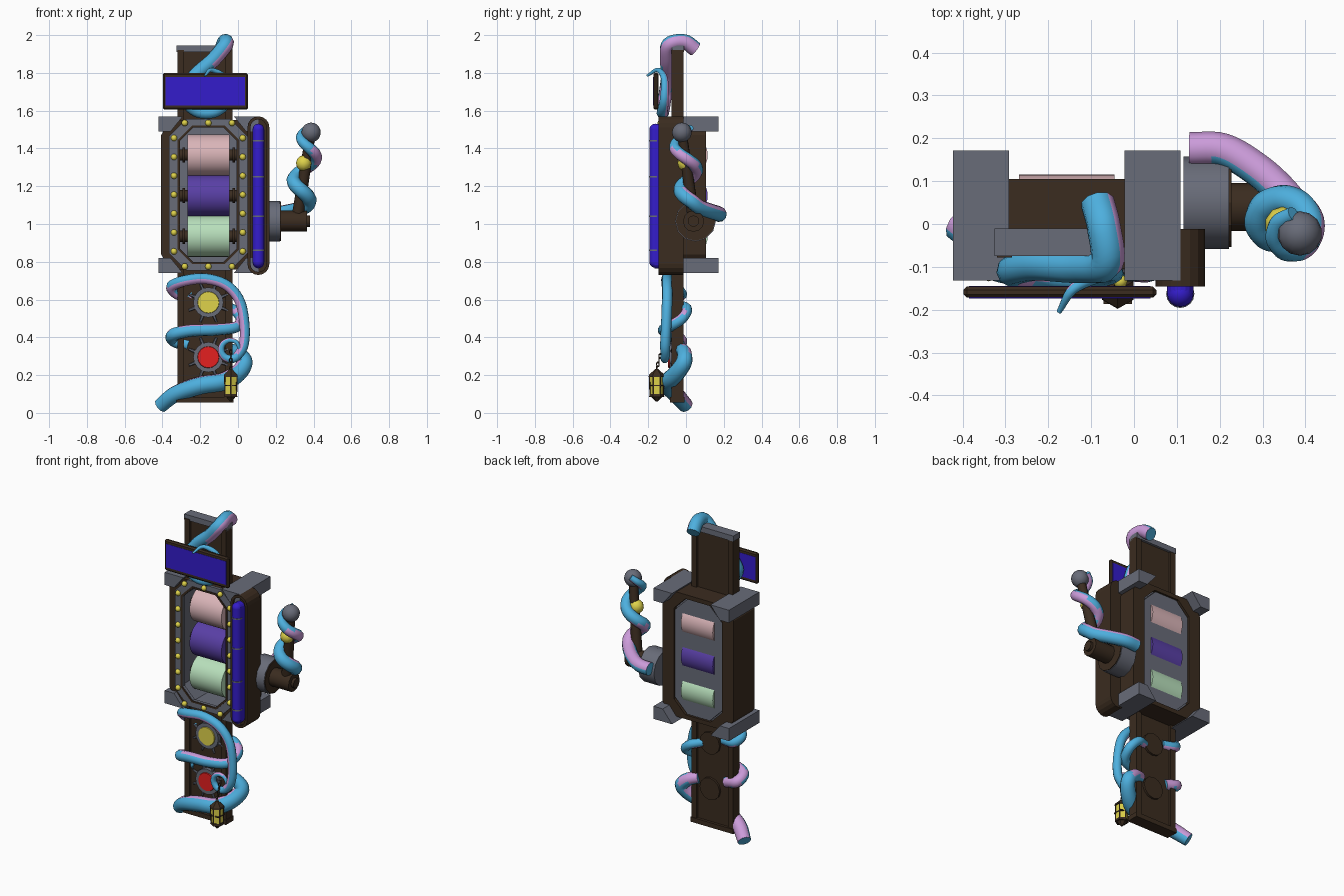
import bpy, bmesh, math
from mathutils import Vector, Matrix

if "Cube" in bpy.data.objects:
    bpy.data.objects.remove(bpy.data.objects["Cube"])

def mat(name, r, g, b):
    m = bpy.data.materials.new(name)
    m.diffuse_color = (r, g, b, 1)
    m.use_nodes = True
    m.node_tree.nodes["Principled BSDF"].inputs["Base Color"].default_value = m.diffuse_color
    return m

BROWN = mat("dark_wood", .043, .025, .014)
GREY = mat("slate_metal", .14, .15, .19)
BLUE = mat("indigo_glass", .034, .012, .60)
CYAN = mat("cyan_skin", .075, .43, .73)
LILAC = mat("lilac_skin", .60, .33, .70)
YELLOW = mat("yellow", .74, .65, .07)
RED = mat("red", .78, .014, .014)
PINK = mat("pink", .70, .46, .48)
PURPLE = mat("purple", .10, .05, .38)
MINT = mat("mint", .48, .74, .50)

def finish(name, bm, *mats, smooth=None):
    bmesh.ops.recalc_face_normals(bm, faces=bm.faces[:])
    me = bpy.data.meshes.new(name)
    bm.to_mesh(me)
    bm.free()
    for m in mats:
        me.materials.append(m)
    ob = bpy.data.objects.new(name, me)
    bpy.context.collection.objects.link(ob)
    if smooth:
        bpy.ops.object.select_all(action='DESELECT')
        ob.select_set(True)
        bpy.context.view_layer.objects.active = ob
        bpy.ops.object.shade_smooth_by_angle(angle=math.radians(smooth))
    return ob

def box(name, m, x0, x1, y0, y1, z0, z1, bevel=0):
    bm = bmesh.new()
    bmesh.ops.create_cube(bm, size=1, matrix=Matrix.Translation(((x0+x1)/2, (y0+y1)/2, (z0+z1)/2))
                          @ Matrix.Diagonal((x1-x0, y1-y0, z1-z0, 1)))
    if bevel:
        bmesh.ops.bevel(bm, geom=bm.edges[:], offset=bevel, segments=1, affect='EDGES')
    return finish(name, bm, m)

def rod(name, m, a, b, r0, r1=None, n=16, smooth=40, turn=0):
    """Cylinder or cone between two points."""
    a, b = Vector(a), Vector(b)
    bm = bmesh.new()
    rot = (b - a).to_track_quat('Z', 'Y').to_matrix().to_4x4() @ Matrix.Rotation(turn, 4, 'Z')
    bmesh.ops.create_cone(bm, cap_ends=True, segments=n, radius1=r0, radius2=r0 if r1 is None else r1,
                          depth=(b - a).length, matrix=Matrix.Translation((a + b) / 2) @ rot)
    return finish(name, bm, m, smooth=smooth)

def ball(name, m, c, r, u=12, v=8, smooth=50):
    bm = bmesh.new()
    bmesh.ops.create_uvsphere(bm, u_segments=u, v_segments=v, radius=r, matrix=Matrix.Translation(c))
    return finish(name, bm, m, smooth=smooth)

def prism(name, m, pts, y0, y1):
    """Extrude an (x, z) outline along y."""
    bm = bmesh.new()
    f = bm.faces.new([bm.verts.new((x, y0, z)) for x, z in pts])
    r = bmesh.ops.extrude_face_region(bm, geom=[f])
    bmesh.ops.translate(bm, vec=(0, y1 - y0, 0), verts=[v for v in r['geom'] if isinstance(v, bmesh.types.BMVert)])
    return finish(name, bm, m)

def ring(name, m, outer, inner, y0, y1):
    """Extruded band between two matching (x, z) outlines."""
    bm = bmesh.new()
    n = len(outer)
    loops = [[bm.verts.new((x, y, z)) for x, z in p]
             for p, y in ((outer, y0), (outer, y1), (inner, y1), (inner, y0))]
    for k in range(4):
        a, b = loops[k], loops[(k + 1) % 4]
        for i in range(n):
            j = (i + 1) % n
            bm.faces.new((a[i], a[j], b[j], b[i]))
    return finish(name, bm, m)

CX, CZ = -.157, 1.155
def octagon(hw, hz, c):
    q = [(hw, hz - c), (hw - c, hz), (c - hw, hz), (-hw, hz - c)]
    q += [(-x, -z) for x, z in q]
    return [(CX + x, CZ + z) for x, z in q]

def spline(p, per=6):
    p = [Vector(v) for v in p]
    p = [2*p[0] - p[1]] + p + [2*p[-1] - p[-2]]
    out = []
    for i in range(1, len(p) - 2):
        a, b, c, d = p[i-1:i+3]
        for k in range(per):
            t = k / per
            out.append(.5*(2*b + (c-a)*t + (2*a-5*b+4*c-d)*t*t + (3*b-a-3*c+d)*t**3))
    return out + [p[-2]]

def blend(keys, t):
    s = t * (len(keys) - 1)
    i = min(int(s), max(len(keys) - 2, 0))
    return keys[i] + (keys[min(i + 1, len(keys) - 1)] - keys[i]) * (s - i)

def tentacle(name, pts, radii, unders, limit=.45, n=10):
    """Tapering tube, lilac on the side facing the blended 'unders' direction."""
    path, bm, rings = spline(pts), bmesh.new(), []
    unders, last, side = [Vector(u).normalized() for u in unders], len(path) - 1, None
    for i, p in enumerate(path):
        t = (path[min(i+1, last)] - path[max(i-1, 0)]).normalized()
        side = side or t.orthogonal()
        side = (side - t * side.dot(t)).normalized()
        up, r = t.cross(side), blend(radii, i / last)
        rings.append([bm.verts.new(p + r*(math.cos(a)*side + math.sin(a)*up))
                      for a in (2*math.pi*k/n for k in range(n))])
    for i, (a, b) in enumerate(zip(rings, rings[1:])):
        u = blend(unders, (i + .5) / last).normalized()
        mid = (path[i] + path[i+1]) / 2
        for k in range(n):
            f = bm.faces.new((a[k], a[(k+1) % n], b[(k+1) % n], b[k]))
            f.material_index = int((f.calc_center_median() - mid).normalized().dot(u) > limit)
    bm.faces.new(rings[0])
    bm.faces.new(rings[-1])
    finish(name, bm, CYAN, LILAC, smooth=50)

# Backboard above and below the cabinet, with raised side rails and end caps
for z0, z1 in ((.06, .78), (1.53, 1.92)):
    box("backboard", BROWN, -.30, -.05, -.065, -.025, z0, z1)
    for x in (-.32, -.065):
        box("backboard_rail", BROWN, x, x + .035, -.078, -.012, z0, z1)
box("top_cap", GREY, -.325, -.03, -.075, -.01, 1.91, 1.945)
box("bottom_cap", BROWN, -.325, -.025, -.085, -.008, .055, .085)

# Cabinet shell, grey lining, recessed front frame, back panel
outer = [(CX + sx*.25, CZ + sz*.395) for sx, sz in
         ((1, .8), (.8, 1), (-.8, 1), (-1, .8), (-1, -.8), (-.8, -1), (.8, -1), (1, -.8))]
ring("cabinet_shell", BROWN, outer, octagon(.168, .368, .08), -.105, .105)
ring("cabinet_lining", GREY, octagon(.170, .370, .08), octagon(.162, .362, .08), -.10, .08)
ring("front_frame", GREY, octagon(.207, .40, .09), octagon(.150, .355, .07), -.114, -.095)
ring("frame_strip", BROWN, octagon(.164, .367, .078), octagon(.151, .356, .07), -.118, -.11)
prism("back_panel", GREY, octagon(.164, .364, .085), .08, .098)
for sx in (-1, 1):
    for sz in (-1, 1):
        prism("corner_block", GREY, [(CX + sx*x, CZ + sz*z) for x, z in
              ((.265, .415), (.135, .415), (.20, .335), (.265, .335))], -.132, .172)

# Studs around the frame
studs = [(sx*.182, k*.1) for sx in (-1, 1) for k in range(-3, 4)]
studs += [(k*.125, sz*.38) for sz in (-1, 1) for k in (-1, 0, 1)]
for x, z in studs:
    y = -.134 if abs(z) > .35 and x else -.117
    ball("stud", YELLOW, (CX + x, y, CZ + z), .017, 8, 6)

# Reels on shafts
for z, m in ((1.365, PINK), (1.15, PURPLE), (.935, MINT)):
    rod("reel", m, (-.268, .006, z), (-.045, .006, z), .109, n=32)
    rod("reel_shaft", BROWN, (-.325, .006, z), (.015, .006, z), .03, n=12)
    for x in (-.295, -.03):
        rod("shaft_collar", BROWN, (x, .006, z), (x + .015, .006, z), .04, n=12)

# Side lamp: rounded backing, glass tube, bands
def stadium(x, r, z0, z1, n=8):
    top = [(x + r*math.cos(math.pi*k/n), z1 - r + r*math.sin(math.pi*k/n)) for k in range(n + 1)]
    return top + [(2*x - px, z0 + z1 - pz) for px, pz in top]
prism("lamp_backing", BROWN, stadium(.108, .058, .73, 1.57), -.13, -.012)
ring("lamp_rim", BROWN, stadium(.108, .058, .73, 1.57), stadium(.108, .042, .746, 1.554), -.146, -.128)
rod("lamp_tube", BLUE, (.108, -.163, .80), (.108, -.163, 1.50), .031)
prism("lamp_tube_base", BLUE, stadium(.108, .031, .765, 1.53), -.168, -.128)
for z in (.80, 1.50):
    ball("lamp_tube_end", BLUE, (.108, -.163, z), .031, 16, 10)
for z in (.86, 1.04, 1.25, 1.44):
    rod("lamp_band", GREY, (.108, -.163, z - .004), (.108, -.163, z + .004), .033)

# Sign board with a glowing plate on both sides
box("sign_frame", BROWN, -.398, .052, -.172, -.146, 1.605, 1.80, .008)
for y in (-.1735, -.1475):
    box("sign_plate", BLUE, -.385, .038, y, y + .003, 1.628, 1.777)

# Round signal lamps with spiked bezels
for z, m in ((.585, YELLOW), (.295, RED)):
    rod("signal_bezel", GREY, (CX, -.05, z), (CX, -.088, z), .08, n=16)
    rod("signal_light", m, (CX, -.08, z), (CX, -.094, z), .060, .056, n=16)
    rod("signal_back", BROWN, (CX, -.03, z), (CX, -.012, z), .07, n=12)
    for k in range(8):
        a = math.pi * (k + .5) / 4
        d = Vector((math.cos(a), 0, math.sin(a)))
        c = Vector((CX, -.074, z))
        rod("bezel_spike", GREY, c + d*.07, c + d*.112, .009, .006, n=6)

# Lever with hub, arm, collar and knob
rod("lever_mount", GREY, (.115, .05, 1.015), (.222, .05, 1.015), .108, n=12, smooth=40)
rod("lever_mount_face", BROWN, (.215, .05, 1.015), (.227, .05, 1.015), .104, n=12, smooth=None)
rod("lever_hub", BROWN, (.22, .04, 1.015), (.365, .04, 1.015), .056, n=12)
rod("lever_hub_cap", BROWN, (.365, .04, 1.015), (.382, .04, 1.015), .03, n=12)
rod("lever_arm", BROWN, (.315, .04, 1.03), (.382, -.018, 1.46), .033, .026, n=10)
ball("lever_collar", YELLOW, (.348, -.002, 1.322), .043, 10, 6)
ball("lever_knob", GREY, (.387, -.022, 1.485), .052, 14, 10)

# Tentacle wrapped around the lever
pts = [(.13, .175, 1.05), (.21, .172, 1.055), (.29, .125, 1.07), (.35, .07, 1.09)]
for k in range(15):
    t = k / 14
    z, a = 1.12 + .39*t, -2*math.pi*1.7*t
    s = (z - 1.05) / .43
    pts.append((.315 + .068*s + .05*math.cos(a), .04 - .06*s + .05*math.sin(a), z))
tentacle("lever_tentacle", pts, [.040, .040, .036, .032, .018],
         [(.1, .2, 1), (.1, .4, 1), (-.6, .8, 0), (1, -.2, -.3), (.8, -.3, -.6), (0, .3, -1)], .5)

# Tentacle over the top and around the sign
tentacle("top_tentacle", [(-.085, .05, 1.925), (-.07, -.01, 1.965), (-.065, -.09, 1.95), (-.13, -.10, 1.87),
         (-.23, -.095, 1.78), (-.285, -.11, 1.68), (-.22, -.12, 1.60), (-.12, -.125, 1.595), (-.05, -.115, 1.66),
         (-.07, -.115, 1.77), (-.14, -.15, 1.815), (-.175, -.205, 1.785)], [.04, .04, .038, .032, .020, .006],
         [(1, 0, -.25), (1, 0, -.25), (1, 0, .2), (0, 1, 0), (0, 1, -.3)])

# Tentacles winding around the lower board
tentacle("lower_tentacle", [(-.41, 0, .038), (-.33, -.055, .10), (-.20, -.095, .145), (-.08, -.095, .165),
         (.0, -.05, .21), (.035, -.01, .27), (-.01, -.01, .32), (-.07, -.03, .34)], [.040, .048, .048, .042, .034],
         [(-.3, .8, .5), (0, .5, 1), (-.4, .4, .8), (-.6, .5, .5)])
tentacle("middle_tentacle", [(-.26, -.04, .36), (-.34, -.03, .385), (-.34, -.09, .415), (-.25, -.115, .435),
         (-.12, -.115, .44), (-.01, -.09, .455), (.015, -.02, .50), (-.03, .005, .55), (-.10, -.03, .57)],
         [.036, .031, .026], [(-.4, 1, .2), (0, .6, .8), (0, .1, 1), (0, -.3, -1)])
curl = [(-.04 + .05*math.cos(a), -.11 - .002*k, .335 + .05*math.sin(a))
        for k in range(8) for a in (-.6 - k*.8,)]
tentacle("upper_tentacle", [(-.24, -.04, .62), (-.32, -.025, .63), (-.35, -.06, .67), (-.28, -.10, .70),
         (-.17, -.10, .71), (-.06, -.10, .675), (.01, -.10, .59), (.035, -.105, .46), (.03, -.11, .36)] + curl,
         [.031, .029, .027, .018, .009], [(0, -.2, -1), (-.6, -.25, -.7), (-1, -.25, -.1), (0, .3, 1)], .4)

# Hanging lantern
LX, LY = -.038, -.155
for i in range(5):
    bm = bmesh.new()
    rot = Matrix.Rotation(math.pi/2 * (i % 2), 4, 'Z') @ Matrix.Rotation(math.pi/2, 4, 'X')
    c = Vector((LX, LY + .006*i, .235 + .022*i))
    prof = [bm.verts.new((.007 + .003*math.cos(a), 0, .003*math.sin(a))) for a in (0, 1.57, 3.14, 4.71)]
    edges = [bm.edges.new((prof[k], prof[(k + 1) % 4])) for k in range(4)]
    bmesh.ops.spin(bm, geom=prof + edges, cent=(0, 0, 0), axis=(0, 0, 1), angle=2*math.pi, steps=8)
    bmesh.ops.remove_doubles(bm, verts=bm.verts[:], dist=1e-4)
    bmesh.ops.transform(bm, matrix=Matrix.Translation(c) @ rot @ Matrix.Diagonal((1, 1.6, 1, 1)), verts=bm.verts[:])
    finish("chain_link", bm, BROWN)
for n, m, z0, z1, r0, r1 in (("glass", YELLOW, .095, .195, .034, .036), ("base", BROWN, .085, .1, .040, .038),
                             ("foot", BROWN, .06, .086, .006, .03), ("eave", BROWN, .191, .203, .043, .040),
                             ("roof", BROWN, .203, .232, .040, .008)):
    rod("lantern_" + n, m, (LX, LY, z0), (LX, LY, z1), r0, r1, n=6, smooth=None)
for k in range(6):
    d = Matrix.Rotation(k * math.pi / 3, 3, 'Z') @ Vector((0, 1, 0))
    rod("lantern_bar", BROWN, Vector((LX, LY, .095)) + d*.035, Vector((LX, LY, .195)) + d*.037, .004, n=4, smooth=None)
ring("lantern_belt", BROWN, [(LX + .033*s, z) for s, z in ((1, .142), (1, .148), (-1, .148), (-1, .142))],
     [(LX + .025*s, z) for s, z in ((1, .144), (1, .146), (-1, .146), (-1, .144))], LY - .032, LY + .032)
